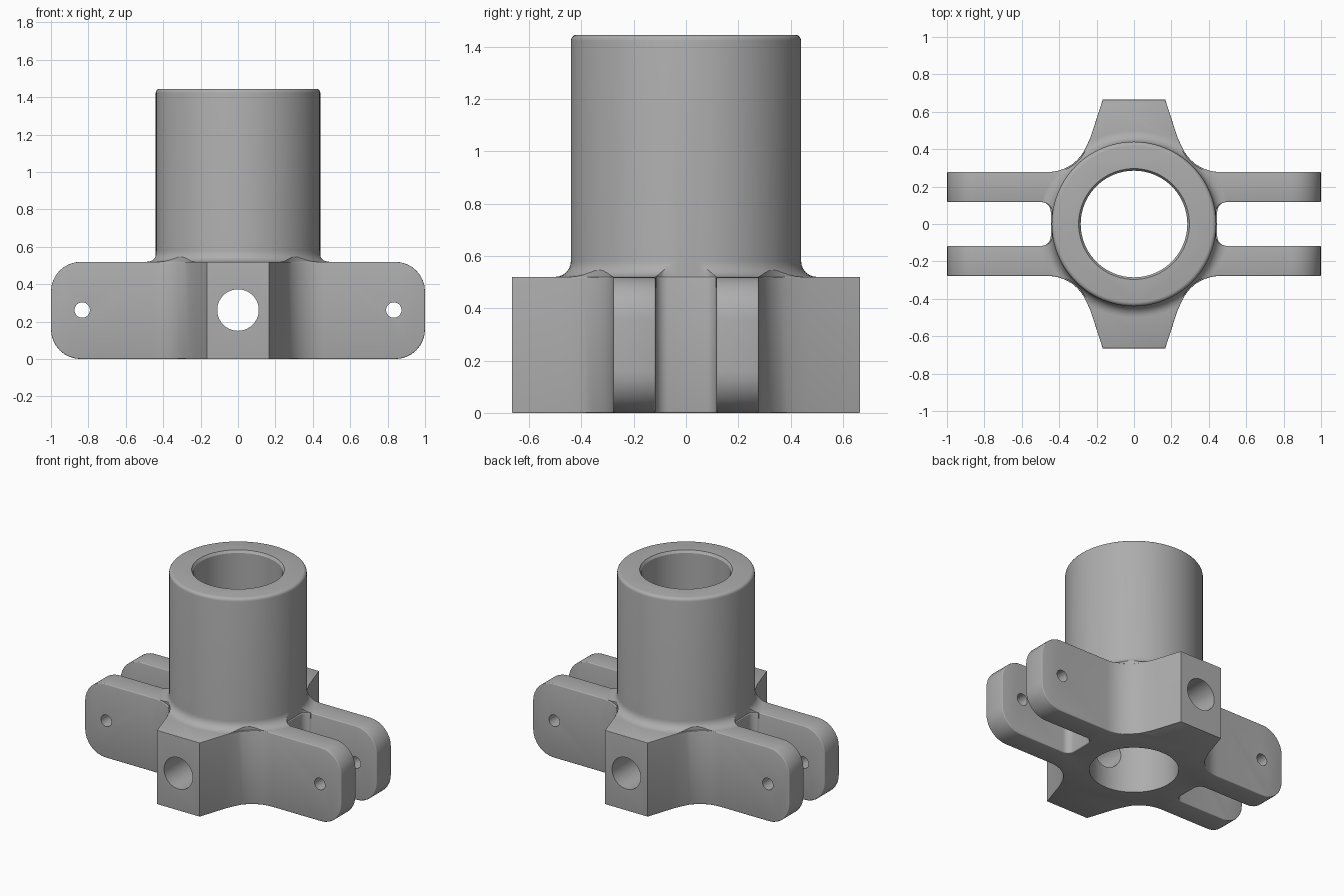
import bpy, bmesh, math
from mathutils import Vector

if "Cube" in bpy.data.objects:
    bpy.data.objects.remove(bpy.data.objects["Cube"])

grey = bpy.data.materials.new("metal grey")
grey.diffuse_color = (0.42, 0.42, 0.42, 1)
grey.use_nodes = True
grey.node_tree.nodes["Principled BSDF"].inputs["Base Color"].default_value = grey.diffuse_color
BASE_H, HOLE_Z = 0.52, 0.262


def make(name, bm):
    bmesh.ops.remove_doubles(bm, verts=bm.verts, dist=1e-5)
    bmesh.ops.recalc_face_normals(bm, faces=bm.faces)
    me = bpy.data.meshes.new(name)
    bm.to_mesh(me)
    bm.free()
    me.materials.append(grey)
    ob = bpy.data.objects.new(name, me)
    bpy.context.collection.objects.link(ob)
    return ob


def prism(name, pts, a, b, axis='Z'):
    """Extrude a 2D outline from a to b along Z or Y."""
    bm = bmesh.new()
    at = (lambda p, d: (p[0], p[1], d)) if axis == 'Z' else (lambda p, d: (p[0], d, p[1]))
    lo = bm.faces.new([bm.verts.new(at(p, a)) for p in pts])
    ext = bmesh.ops.extrude_face_region(bm, geom=[lo])
    move = Vector(at((0, 0), b - a))
    for v in ext['geom']:
        if isinstance(v, bmesh.types.BMVert):
            v.co += move
    return make(name, bm)


def lathe(name, profile, n=80):
    """Closed solid from (radius, z) points turned about Z."""
    bm = bmesh.new()
    rings = [[bm.verts.new((r * math.cos(2 * math.pi * i / n), r * math.sin(2 * math.pi * i / n), z))
              for i in range(n)] for r, z in profile]
    for lo, hi in zip(rings, rings[1:]):
        for i in range(n):
            j = (i + 1) % n
            bm.faces.new((lo[i], lo[j], hi[j], hi[i]))
    bm.faces.new(rings[0])
    bm.faces.new(rings[-1])
    return make(name, bm)


def arc(cx, cy, r, a0, a1, n=8):
    return [(cx + r * math.cos(math.radians(a0 + (a1 - a0) * i / n)),
             cy + r * math.sin(math.radians(a0 + (a1 - a0) * i / n))) for i in range(n + 1)]


def apply(ob):
    bpy.context.view_layer.objects.active = ob
    for m in list(ob.modifiers):
        bpy.ops.object.modifier_apply(modifier=m.name)


def boolean(ob, other, op):
    m = ob.modifiers.new("bool", 'BOOLEAN')
    m.object, m.operation, m.solver = other, op, 'EXACT'
    apply(ob)
    bpy.data.objects.remove(other)


# Plan outline of the base: boss, blend, arm, slot (one quarter, mirrored)
quarter = [(0.167, 0.665), (0.232, 0.465)] + arc(0.46, 0.5, 0.222, 196, 270, 10)[1:]
quarter += [(1.0, 0.278), (1.0, 0.117)] + arc(0.495, 0.067, 0.05, 90, 180, 6)
right = quarter + [(x, -y) for x, y in reversed(quarter)]
outline = right + [(-x, y) for x, y in reversed(right)]

# Base with rounded arm ends seen from the front
base = prism("bracket_body", outline, 0, BASE_H)
r = 0.16
ends = (arc(1 - r, r, r, -90, 0) + arc(1 - r, BASE_H - r, r, 0, 90)
        + arc(r - 1, BASE_H - r, r, 90, 180) + arc(r - 1, r, r, 180, 270))
round_corner = [(x * 1.0, z) for x, z in ends]
# stretch past the base except at the rounded ends
clip = prism("arm_end_clip", round_corner, -0.8, 0.8, 'Y')
boolean(base, clip, 'INTERSECT')

# Soft edges: wide on the arms, fine on the bosses
bm = bmesh.new()
bm.from_mesh(base.data)
bmesh.ops.dissolve_limit(bm, angle_limit=0.01, verts=bm.verts, edges=bm.edges)
w = bm.edges.layers.float.new("bevel_weight_edge")
for e in bm.edges:
    if len(e.link_faces) == 2 and e.calc_face_angle(0) > math.radians(40):
        a, b = (v.co for v in e.verts)
        boss = max(abs(a.y), abs(b.y)) > 0.4
        vertical = abs(a.z - b.z) > 0.1
        if not (boss and vertical):
            e[w] = 0.35 if boss else 1.0
bm.to_mesh(base.data)
bm.free()
bev = base.modifiers.new("soft", 'BEVEL')
bev.width, bev.segments, bev.limit_method = 0.024, 3, 'WEIGHT'
apply(base)

# Upright tube
tube = lathe("tube", [(0.44, 0.05)] + arc(0.418, 1.423, 0.022, 0, 90, 4))
boolean(base, tube, 'UNION')

# Fillet where the tube meets the base, trimmed to the base outline
flare = lathe("flare", [(0.4, 0.48), (0.5, 0.48)] + arc(0.5, 0.58, 0.06, 270, 180, 6) + [(0.4, 0.582)])
trim = prism("flare_trim", [(x * 0.985, y * 0.985) for x, y in outline], 0.4, 0.7)
boolean(flare, trim, 'INTERSECT')
boolean(base, flare, 'UNION')

# Main bore with a small chamfer at the top
boolean(base, lathe("bore", [(0.285, -0.1), (0.285, 1.428), (0.297, 1.446), (0.297, 1.6)]), 'DIFFERENCE')

# Cross hole through the bosses, pin holes through the arms
for x, rad in ((0, 0.111), (-0.833, 0.041), (0.833, 0.041)):
    boolean(base, prism("hole", arc(x, HOLE_Z, rad, 0, 360, 40)[:-1], -1, 1, 'Y'), 'DIFFERENCE')

bpy.ops.object.select_all(action='DESELECT')
base.select_set(True)
bpy.context.view_layer.objects.active = base
bpy.ops.object.shade_smooth_by_angle(angle=math.radians(32))
